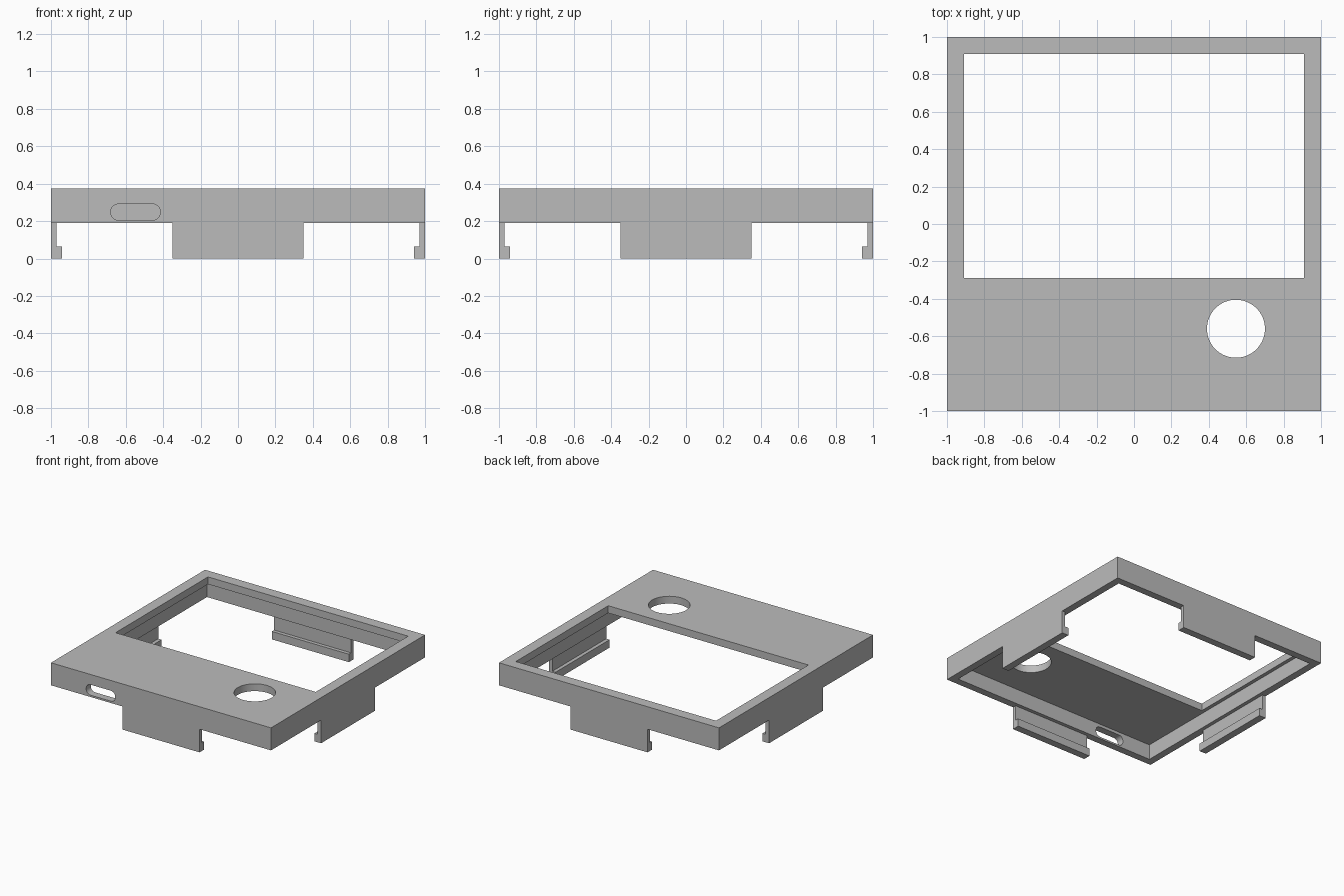
import bpy, bmesh, math
from mathutils import Matrix, Vector

if "Cube" in bpy.data.objects:
    bpy.data.objects.remove(bpy.data.objects["Cube"], do_unlink=True)

TOP, RIM = 0.375, 0.19        # top of the cover, bottom of its walls
WALL, PLATE = 0.06, 0.06      # wall and top plate thickness
CLIP_HALF = 0.35              # half the length of a clip

grey = bpy.data.materials.new("plain grey")
grey.use_nodes = True
colour = (0.5, 0.5, 0.5, 1)
grey.diffuse_color = colour
grey.node_tree.nodes["Principled BSDF"].inputs["Base Color"].default_value = colour


def prism(name, outline, depth):
    """Extrude a closed outline of 3D points along a vector."""
    bm = bmesh.new()
    face = bm.faces.new([bm.verts.new(p) for p in outline])
    new = bmesh.ops.extrude_face_region(bm, geom=[face])["geom"]
    moved = [v for v in new if isinstance(v, bmesh.types.BMVert)]
    bmesh.ops.translate(bm, verts=moved, vec=Vector(depth))
    bmesh.ops.recalc_face_normals(bm, faces=bm.faces)
    mesh = bpy.data.meshes.new(name)
    bm.to_mesh(mesh)
    bm.free()
    mesh.materials.append(grey)
    obj = bpy.data.objects.new(name, mesh)
    bpy.context.collection.objects.link(obj)
    return obj


def box(name, x0, x1, y0, y1, z0, z1):
    outline = [(x0, y0, z0), (x1, y0, z0), (x1, y1, z0), (x0, y1, z0)]
    return prism(name, outline, (0, 0, z1 - z0))


def arc(cx, cy, r, start, end, steps):
    angles = [start + (end - start) * i / steps for i in range(steps + 1)]
    return [(cx + r * math.cos(a), cy + r * math.sin(a)) for a in angles]


# Cover shell
cover = box("cover", -1, 1, -1, 1, RIM, TOP)
inner = 1 - WALL
cavity = box("cavity_cutter", -inner, inner, -inner, inner, 0, TOP - PLATE)

# Screen window and round button hole through the top plate
window = box("window_cutter", -0.91, 0.91, -0.29, 0.91, 0.25, 0.5)
circle = arc(0.545, -0.56, 0.155, 0, math.tau, 64)[:-1]
hole = prism("hole_cutter", [(x, y, 0.25) for x, y in circle], (0, 0, 0.25))

# Rounded port slot through the front wall
slot_outline = []
for i, (sx, sz) in enumerate([(1, 1), (-1, 1), (-1, -1), (1, -1)]):
    start = i * math.pi / 2
    slot_outline += arc(-0.548 + sx * 0.092, 0.248 + sz * 0.003, 0.04,
                        start, start + math.pi / 2, 8)
slot = prism("slot_cutter", [(x, -1.1, z) for x, z in slot_outline], (0, 0.22, 0))

for cutter in (cavity, window, hole, slot):
    mod = cover.modifiers.new("cut", "BOOLEAN")
    mod.operation = "DIFFERENCE"
    mod.solver = "EXACT"
    mod.object = cutter
    bpy.context.view_layer.objects.active = cover
    bpy.ops.object.modifier_apply(modifier=mod.name)
    bpy.data.objects.remove(cutter, do_unlink=True)

bpy.ops.object.select_all(action="DESELECT")
cover.select_set(True)
bpy.ops.object.shade_smooth_by_angle(angle=math.radians(30))

# Hooked snap clips, one in the middle of each side
hook = [(-1, 0), (-0.94, 0), (-0.94, 0.065), (-0.97, 0.065), (-0.97, RIM), (-1, RIM)]
for i, side in enumerate(["front", "left", "back", "right"]):
    clip = prism(side + "_clip", [(-CLIP_HALF, y, z) for y, z in hook],
                 (2 * CLIP_HALF, 0, 0))
    clip.data.transform(Matrix.Rotation(i * math.pi / 2, 4, "Z"))
